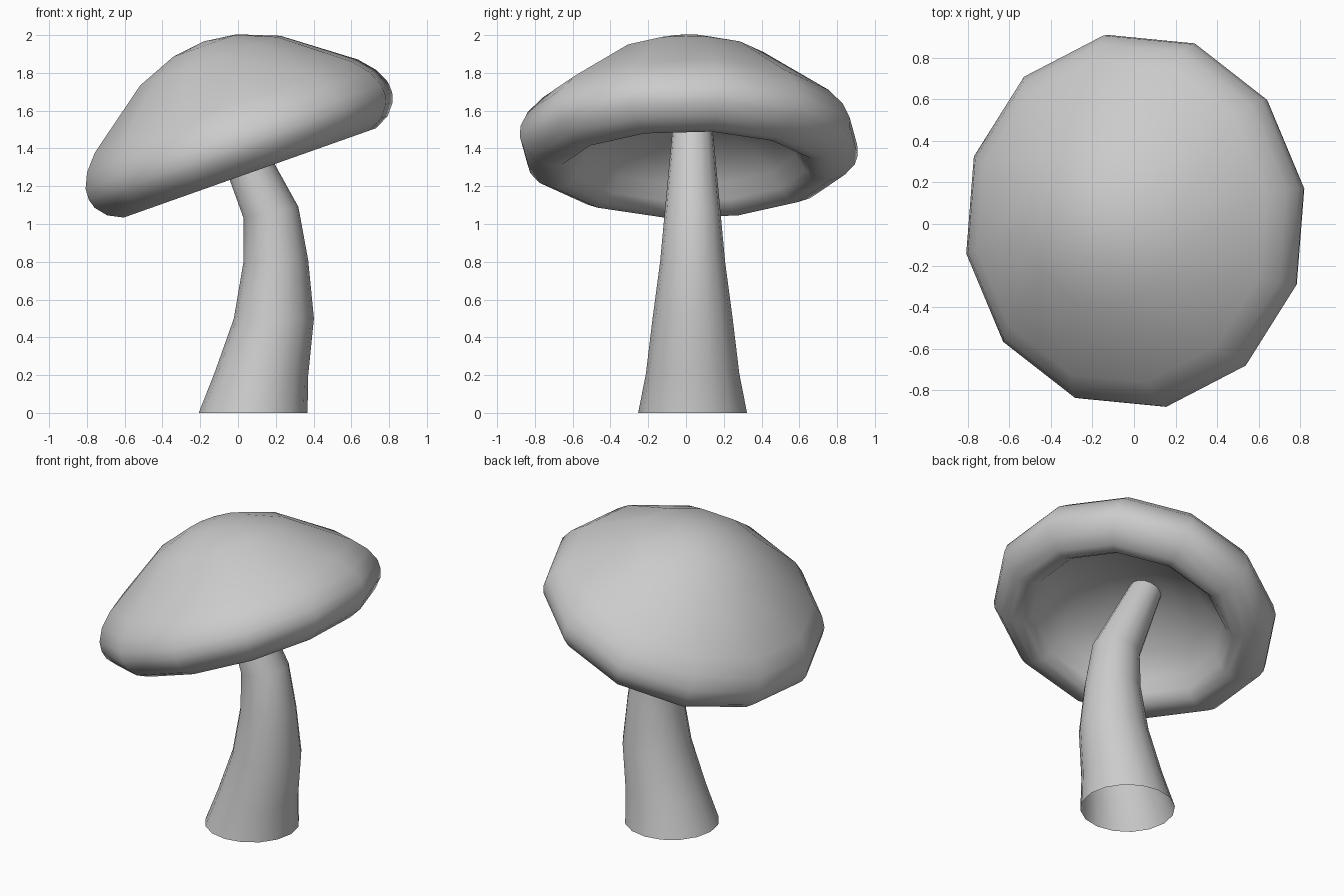
import bpy, bmesh
from math import sin, cos, pi, radians
from mathutils import Vector, Matrix

cube = bpy.data.objects.get("Cube")
if cube:
    bpy.data.objects.remove(cube)

grey = bpy.data.materials.new("plain_grey")
grey.use_nodes = True
grey.diffuse_color = (0.6, 0.6, 0.6, 1)
grey.node_tree.nodes["Principled BSDF"].inputs["Base Color"].default_value = (0.6, 0.6, 0.6, 1)


def add_ring(bm, matrix, radius, sides, start, stretch=1.0):
    """One loop of vertices in the plane of the matrix."""
    angles = [start + 2 * pi * i / sides for i in range(sides)]
    return [bm.verts.new(matrix @ Vector((radius * cos(a), radius * stretch * sin(a), 0)))
            for a in angles]


def bridge(bm, rings):
    for low, high in zip(rings, rings[1:]):
        n = len(low)
        for i in range(n):
            j = (i + 1) % n
            bm.faces.new((low[i], low[j], high[j], high[i]))


def finish(bm, name):
    bmesh.ops.recalc_face_normals(bm, faces=bm.faces)
    mesh = bpy.data.meshes.new(name)
    bm.to_mesh(mesh)
    bm.free()
    mesh.materials.append(grey)
    for poly in mesh.polygons:
        poly.use_smooth = True
    obj = bpy.data.objects.new(name, mesh)
    bpy.context.collection.objects.link(obj)
    return obj


# Cap: tilted twelve-sided lathe, from the crown over the lip to the hollow underside
profile = [(0.18, 0.525), (0.40, 0.44), (0.75, 0.185), (0.825, 0.10), (0.862, 0.02),
           (0.865, -0.04), (0.85, -0.09), (0.80, -0.15), (0.72, -0.19), (0.65, -0.185),
           (0.60, -0.14), (0.55, -0.06), (0.42, 0.04), (0.20, 0.12)]
tilt = Matrix.Translation((0, 0.015, 1.45)) @ Matrix.Rotation(radians(-19.5), 4, 'Y')
bm = bmesh.new()
rings = [add_ring(bm, tilt @ Matrix.Translation((0, 0, h)), r, 12, radians(10), 1.05)
         for r, h in profile]
bridge(bm, rings)
for ring, h in ((rings[0], 0.548), (rings[-1], 0.14)):
    pole = bm.verts.new(tilt @ Vector((0, 0, h)))
    for i in range(12):
        bm.faces.new((ring[i], ring[(i + 1) % 12], pole))
finish(bm, "mushroom_cap")

# Stem: open tapering tube following a bent path (x, z, radius, lean in degrees)
path = [(0.08, 0, 0.288, 0), (0.125, 0.21, 0.247, 2), (0.19, 0.5, 0.212, 0),
        (0.20, 0.80, 0.172, -2), (0.175, 1.06, 0.148, -12), (-0.06, 1.57, 0.10, -24)]
bm = bmesh.new()
bridge(bm, [add_ring(bm, Matrix.Translation((x, 0.035, z)) @ Matrix.Rotation(radians(lean), 4, 'Y'),
                     r, 16, 0) for x, z, r, lean in path])
finish(bm, "mushroom_stem")
